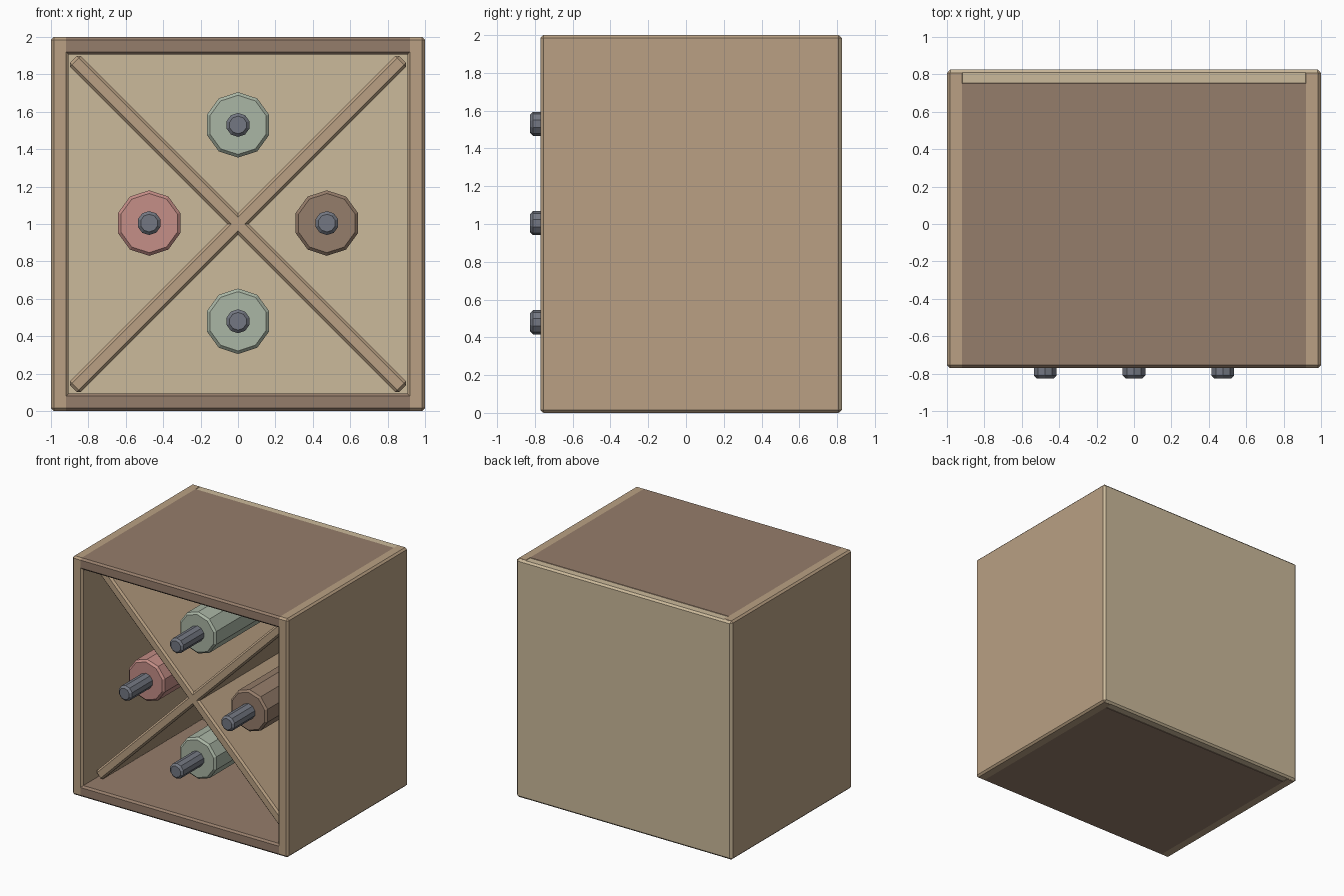
import bpy, bmesh
from math import pi, radians
from mathutils import Matrix

if "Cube" in bpy.data.objects:
    bpy.data.objects.remove(bpy.data.objects["Cube"])


def material(name, r, g, b):
    m = bpy.data.materials.new(name)
    m.diffuse_color = [(c / 255) ** 2.2 for c in (r, g, b)] + [1]
    m.use_nodes = True
    m.node_tree.nodes["Principled BSDF"].inputs["Base Color"].default_value = m.diffuse_color
    return m


TAN = material("tan_wood", 184, 159, 130)
BROWN = material("brown_wood", 148, 124, 106)
CREAM = material("pale_wood", 202, 184, 153)
GREEN = material("green_glass", 168, 180, 163)
RED = material("red_glass", 196, 141, 134)
DARK = material("brown_glass", 148, 124, 106)
GREY = material("grey_neck", 115, 119, 129)


def finish(name, bm, mat, bevel, angle=30):
    me = bpy.data.meshes.new(name)
    bm.to_mesh(me)
    bm.free()
    me.materials.append(mat)
    ob = bpy.data.objects.new(name, me)
    bpy.context.collection.objects.link(ob)
    mod = ob.modifiers.new("bevel", 'BEVEL')
    mod.width = bevel
    mod.segments = 1
    mod.limit_method = 'ANGLE'
    mod.angle_limit = radians(angle)
    return ob


def board(name, lo, hi, mat, turn=0):
    """Chamfered board between two corners, optionally turned about y."""
    bm = bmesh.new()
    size = [b - a for a, b in zip(lo, hi)]
    mid = [(a + b) / 2 for a, b in zip(lo, hi)]
    bmesh.ops.create_cube(bm, size=1, matrix=Matrix.Diagonal((*size, 1)))
    ob = finish(name, bm, mat, 0.015)
    ob.location = mid
    ob.rotation_euler.y = turn


def rod(name, x, z, y0, y1, r, sides, mat):
    """Low-poly cylinder along y with chamfered end rims."""
    bm = bmesh.new()
    place = Matrix.Translation((x, (y0 + y1) / 2, z)) @ Matrix.Rotation(pi / 2, 4, 'X')
    bmesh.ops.create_cone(bm, cap_ends=True, segments=sides, radius1=r, radius2=r,
                          depth=y1 - y0, matrix=place)
    finish(name, bm, mat, 0.016, 60)


# crate panels
T = 0.095
FRONT, BACK = -0.77, 0.822
for side, x in (("left", -1), ("right", 1 - T)):
    board(side + "_panel", (x, FRONT, 0), (x + T, BACK, 2), TAN)
for side, z in (("bottom", 0), ("top", 2 - T)):
    board(side + "_panel", (-0.935, FRONT, z), (0.935, 0.765, z + T), BROWN)
board("back_panel", (-0.997, 0.735, 0.003), (0.997, 0.826, 1.997), CREAM)

# crossed dividers
for i, s in enumerate((-1, 1)):
    board(f"divider_{i + 1}", (-1.245, -0.6, 0.96), (1.245, 0.745, 1.04), TAN, s * pi / 4)

# bottles
for name, x, z, mat in (("top", 0, 1.53, GREEN), ("bottom", 0, 0.48, GREEN),
                        ("left", -0.475, 1.005, RED), ("right", 0.475, 1.005, DARK)):
    rod(name + "_bottle_body", x, z, -0.54, 0.62, 0.175, 10, mat)
    rod(name + "_bottle_neck", x, z, -0.826, -0.5, 0.064, 10, GREY)
